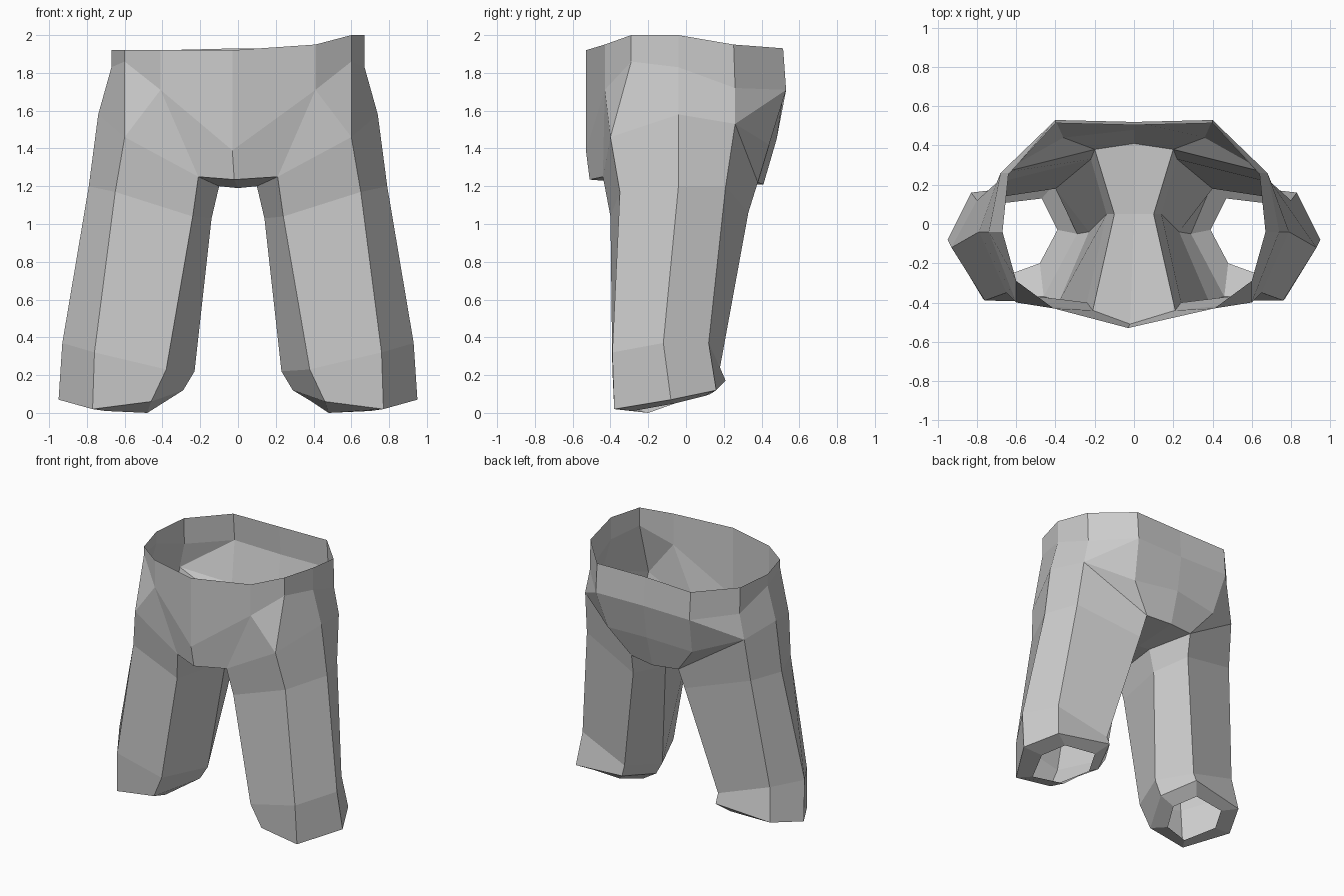
import bpy, bmesh

if "Cube" in bpy.data.objects:
    bpy.data.objects.remove(bpy.data.objects["Cube"])

# Right half of the hip band: front centre, around the side, to back centre
HIP = [(-.03, -.53, 1.39), (.41, -.43, 1.71), (.60, -.29, 1.86), (.67, -.04, 1.83),
       (.64, .26, 1.72), (.40, .53, 1.71), (0, .52, 1.71)]
WAIST_Z = [1.92, 1.95, 2.0, 2.0, 1.95, 1.93, 1.93]

# Right leg rings: inner, front inner, front outer, side, back outer, back inner
LEG = [
    [(.10, .05, 1.20), (.21, -.44, 1.25), (.60, -.40, 1.46),
     (.74, -.04, 1.58), (.68, .26, 1.53), (.20, .38, 1.22)],
    [(.14, .05, 1.03), (.24, -.40, 1.04), (.65, -.35, 1.17),
     (.79, -.04, 1.20), (.70, .21, 1.20), (.22, .33, 1.06)],
    [(.23, -.04, .22), (.38, -.39, .23), (.76, -.39, .32),
     (.93, -.12, .37), (.80, .12, .37), (.40, .18, .24)],
    [(.29, -.05, .12), (.46, -.37, .06), (.77, -.38, .02),
     (.95, -.08, .07), (.83, .16, .12), (.40, .21, .17)],
    [(.39, -.03, .06), (.48, -.20, 0), (.70, -.28, .01),
     (.80, -.06, .05), (.72, .10, .09), (.47, .13, .10)],
]
# Crotch centre line and seat points
CROTCH_F, CROTCH_M, CROTCH_B = (-.02, -.51, 1.235), (0, .05, 1.19), (0, .41, 1.21)
SEAT_C, SEAT_S = (0, .48, 1.45), (.36, .44, 1.42)


def build_half(bm, side):
    cache = {}

    def face(*pts):
        verts = []
        for p in pts:
            if p not in cache:
                x = p[0] if p[0] <= 0 else p[0] * side
                cache[p] = bm.verts.new((x, p[1], p[2]))
            verts.append(cache[p])
        bm.faces.new(verts if side > 0 else verts[::-1])

    # Waistband, raised slightly on the right side only
    top = [(x, y if y < 0 else y * .97, z if side > 0 or x <= 0 else min(z, 1.92))
           for (x, y, _), z in zip(HIP, WAIST_Z)]
    for i in range(6):
        face(HIP[i], HIP[i + 1], top[i + 1], top[i])

    # Front, side and seat panels between hip band and legs
    inner, c_f, h_f, h_s, h_b, c_b = LEG[0]
    m = HIP
    face(CROTCH_F, c_f, m[1], m[0])
    face(c_f, h_f, m[1])
    face(h_f, m[2], m[1])
    face(h_f, h_s, m[3], m[2])
    face(h_s, h_b, m[4], m[3])
    face(h_b, m[5], m[4])
    face(h_b, SEAT_S, m[5])
    face(SEAT_S, SEAT_C, m[6], m[5])
    face(h_b, c_b, SEAT_S)
    face(c_b, CROTCH_B, SEAT_C, SEAT_S)

    # Crotch gusset
    face(CROTCH_F, CROTCH_M, inner, c_f)
    face(CROTCH_M, CROTCH_B, c_b, inner)

    # Leg tube ending in a turned-in, open hem
    for a, b in zip(LEG, LEG[1:]):
        for i in range(6):
            j = (i + 1) % 6
            face(b[i], b[j], a[j], a[i])


bm = bmesh.new()
for s in (1, -1):
    build_half(bm, s)
bmesh.ops.remove_doubles(bm, verts=bm.verts, dist=.0005)
mesh = bpy.data.meshes.new("trousers")
bm.to_mesh(mesh)
bm.free()
trousers = bpy.data.objects.new("trousers", mesh)
bpy.context.collection.objects.link(trousers)
